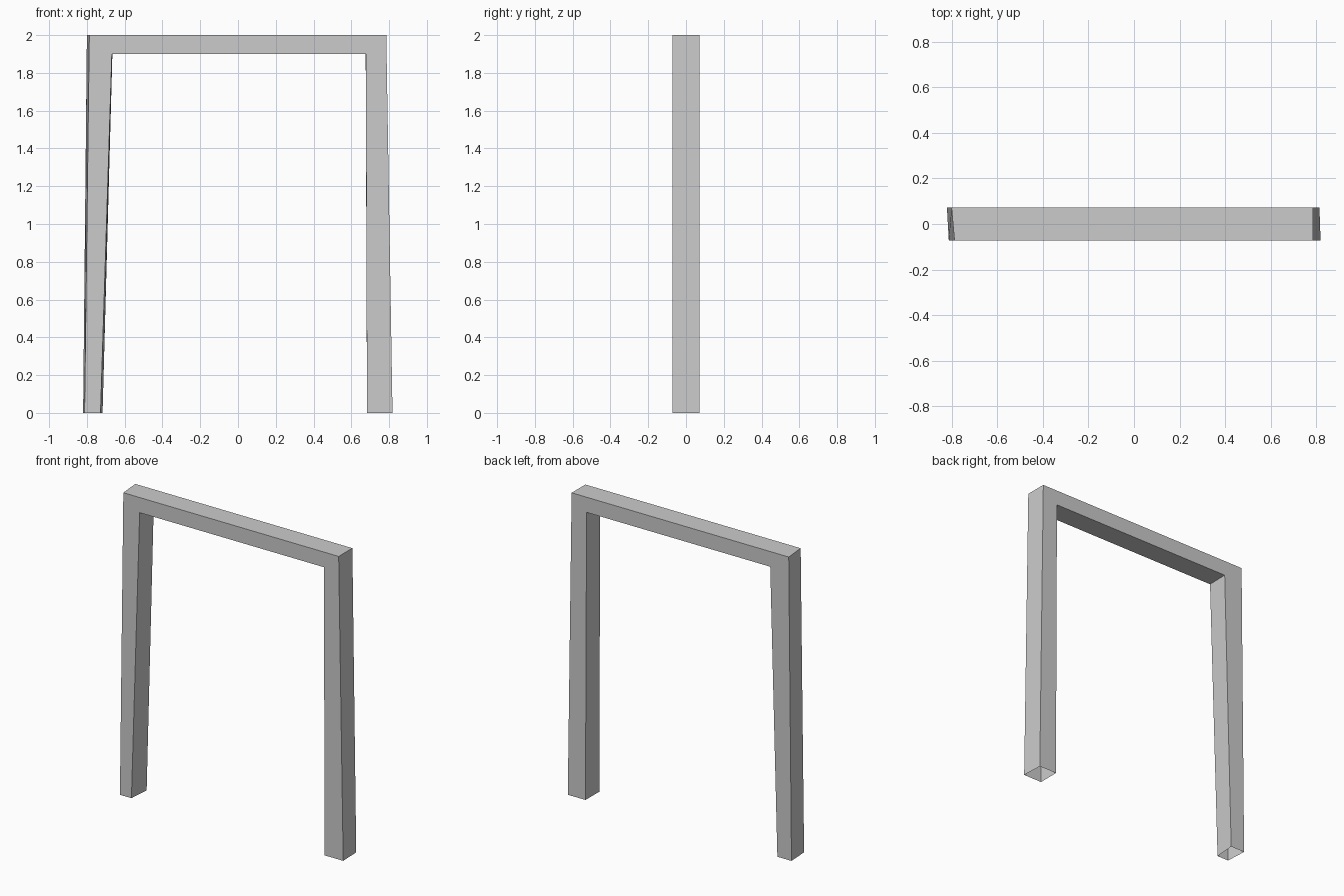
import bpy
import bmesh

if "Cube" in bpy.data.objects:
    bpy.data.objects.remove(bpy.data.objects["Cube"])

DEPTH = 0.0715

# Portal outline (x, z), from left foot over the top to right foot and back inside
front = [(-0.812, 0), (-0.787, 2), (0.785, 2), (0.818, 0),
         (0.683, 0), (0.677, 1.9), (-0.668, 1.9), (-0.728, 0)]
back = [(-0.82, 0), (-0.80, 2), (0.785, 2), (0.813, 0),
        (0.684, 0), (0.676, 1.9), (-0.665, 1.9), (-0.717, 0)]

bm = bmesh.new()
f = [bm.verts.new((x, -DEPTH, z)) for x, z in front]
b = [bm.verts.new((x, DEPTH, z)) for x, z in back]

# Front and back faces: left leg, lintel, right leg
for i, j, k, l in ((0, 1, 6, 7), (1, 2, 5, 6), (2, 3, 4, 5)):
    bm.faces.new((f[i], f[j], f[k], f[l]))
    bm.faces.new((b[l], b[k], b[j], b[i]))

# Outer and inner sides; the feet stay open (edges 3-4 and 7-0)
for i in (0, 1, 2, 4, 5, 6):
    bm.faces.new((f[i], b[i], b[i + 1], f[i + 1]))

# Merge the coplanar front and back pieces into clean frame faces
joints = [e for e in bm.edges if len(e.link_faces) == 2
          and {e.verts[0], e.verts[1]} in ({f[1], f[6]}, {f[2], f[5]}, {b[1], b[6]}, {b[2], b[5]})]
bmesh.ops.dissolve_edges(bm, edges=joints, use_verts=False)
bmesh.ops.recalc_face_normals(bm, faces=bm.faces)

mesh = bpy.data.meshes.new("door_frame")
bm.to_mesh(mesh)
bm.free()
bpy.context.collection.objects.link(bpy.data.objects.new("door_frame", mesh))
